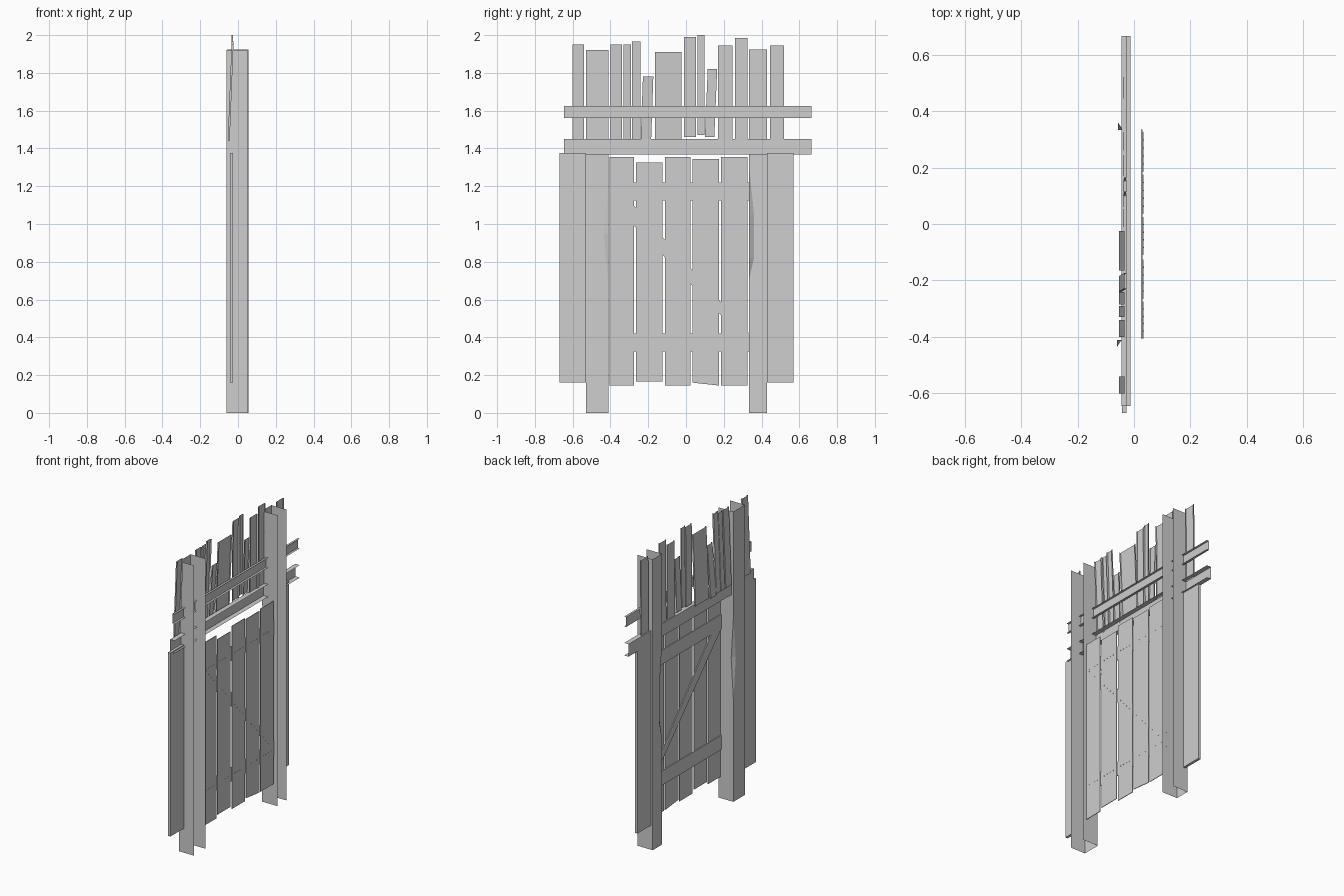
import bpy, bmesh

if "Cube" in bpy.data.objects:
    bpy.data.objects.remove(bpy.data.objects["Cube"], do_unlink=True)

grey = bpy.data.materials.new("weathered_grey")
grey.use_nodes = True
grey.diffuse_color = (0.62, 0.62, 0.62, 1)
grey.node_tree.nodes["Principled BSDF"].inputs["Base Color"].default_value = (0.62, 0.62, 0.62, 1)


def finish(name, bm):
    bmesh.ops.remove_doubles(bm, verts=bm.verts, dist=0.0001)
    bmesh.ops.recalc_face_normals(bm, faces=bm.faces)
    mesh = bpy.data.meshes.new(name)
    bm.to_mesh(mesh)
    bm.free()
    mesh.materials.append(grey)
    obj = bpy.data.objects.new(name, mesh)
    bpy.context.collection.objects.link(obj)
    return obj


def plank(name, x0, x1, corners, sides=(0, 1, 2, 3), front=True, lean=0.0):
    """Side outline (y, z) given bottom, bottom, top, top; sides run bottom, +y, top, -y."""
    bm = bmesh.new()
    rings = []
    for x in (x0, x1):
        rings.append([bm.verts.new((x + (lean if i > 1 else 0), y, z))
                      for i, (y, z) in enumerate(corners)])
    back, face = rings
    bm.faces.new(back)
    if front:
        bm.faces.new(face)
    for i in sides:
        j = (i + 1) % 4
        bm.faces.new((back[i], back[j], face[j], face[i]))
    return finish(name, bm)


def rect(y0, y1, z0, z1, shift=0.0):
    return [(y0, z0), (y1, z0), (y1 + shift, z1), (y0 + shift, z1)]


def post(name, x0, x1, outer, inner, top, chips):
    """Open channel post whose inner corner is chipped at given heights."""
    bm = bmesh.new()
    direction = 1 if outer > inner else -1
    rows = []
    for z, cut in [(0, 0)] + chips + [(top, 0)]:
        path = [(x1, outer), (x0, outer), (x0, inner + direction * cut),
                (x0 + cut * 0.65, inner), (x1, inner)]
        rows.append([bm.verts.new((x, y, z)) for x, y in path])
    for low, high in zip(rows, rows[1:]):
        for i in range(4):
            bm.faces.new((low[i], low[i + 1], high[i + 1], high[i]))
    bmesh.ops.dissolve_degenerate(bm, dist=0.0001, edges=bm.edges)
    return finish(name, bm)


# Gate posts
post("right_post", -0.06, 0.05, -0.53, -0.41, 1.92,
     [(0.67, 0), (0.95, 0.025), (1.22, 0)])
post("left_post", -0.057, 0.055, 0.43, 0.333, 1.925,
     [(0.70, 0), (0.82, 0.027), (1.05, 0.027), (1.32, 0)])

# Side panels beyond the posts
plank("right_side_panel", -0.043, -0.026, rect(-0.67, -0.53, 0.16, 1.375))
plank("left_side_panel", -0.043, -0.026, rect(0.43, 0.57, 0.16, 1.375))

# Channel rails across the top
plank("lower_rail", -0.045, -0.013, rect(-0.645, 0.665, 1.367, 1.45), (0, 2), False)
plank("upper_rail", -0.028, -0.013, rect(-0.645, 0.665, 1.56, 1.625), (0, 2), False)

# Uneven pickets: y start, y end, bottom, top, sideways shift
pickets = [
    (-0.60, -0.54, 1.44, 1.95, 0), (-0.40, -0.34, 1.44, 1.95, 0),
    (-0.33, -0.29, 1.44, 1.95, 0), (-0.285, -0.24, 1.44, 1.965, 0),
    (-0.24, -0.185, 1.43, 1.78, 0.012), (-0.165, -0.025, 1.44, 1.91, 0),
    (-0.01, 0.053, 1.46, 1.99, 0), (0.06, 0.098, 1.47, 2.0, 0),
    (0.10, 0.15, 1.46, 1.82, 0.015), (0.17, 0.245, 1.44, 1.945, 0),
    (0.26, 0.325, 1.44, 1.985, 0), (0.445, 0.52, 1.44, 1.945, 0),
]
for n, (y0, y1, z0, z1, shift) in enumerate(pickets):
    leaning = y1 < 0
    plank(f"picket_{n + 1}", -0.054 if leaning else -0.038, -0.044 if leaning else -0.03,
          rect(y0, y1, z0, z1, shift), (1, 3), False, 0.02 if leaning else 0.003)

# Gate boards, the fourth cut at a slant
boards = [
    (-0.405, -0.275, 0.145, 1.355), (-0.265, -0.125, 0.165, 1.325),
    (-0.11, 0.025, 0.145, 1.355), (0.035, 0.175, 0.16, 1.345),
    (0.185, 0.325, 0.145, 1.355),
]
for n, (y0, y1, z0, z1) in enumerate(boards):
    outline = rect(y0, y1, z0, z1)
    if n == 3:
        outline[1] = (y1, z0 - 0.015)
    plank(f"gate_board_{n + 1}", 0.03, 0.034, outline)

# Gate cross bars and diagonal brace behind the boards
bars = {"lower_cross_bar": (0.325, 0.42), "upper_cross_bar": (1.125, 1.22)}
for name, (z0, z1) in bars.items():
    plank(name, 0.025, 0.03, rect(-0.405, 0.335, z0, z1))
plank("diagonal_brace", 0.025, 0.03,
      [(-0.405, 1.125), (0.28, 0.42), (0.335, 0.42), (-0.30, 1.125)])

# Small nail heads through boards into the bars and brace
bm = bmesh.new()
for y0, y1, _, _ in boards:
    for t in (0.2, 0.4, 0.6, 0.8):
        y = y0 + (y1 - y0) * t
        for z in (0.372, 1.172, 0.733 - 1.12 * y):
            made = bmesh.ops.create_cube(bm, size=0.004)
            bmesh.ops.translate(bm, verts=made["verts"], vec=(0.034, y, z))
finish("nail_heads", bm)
